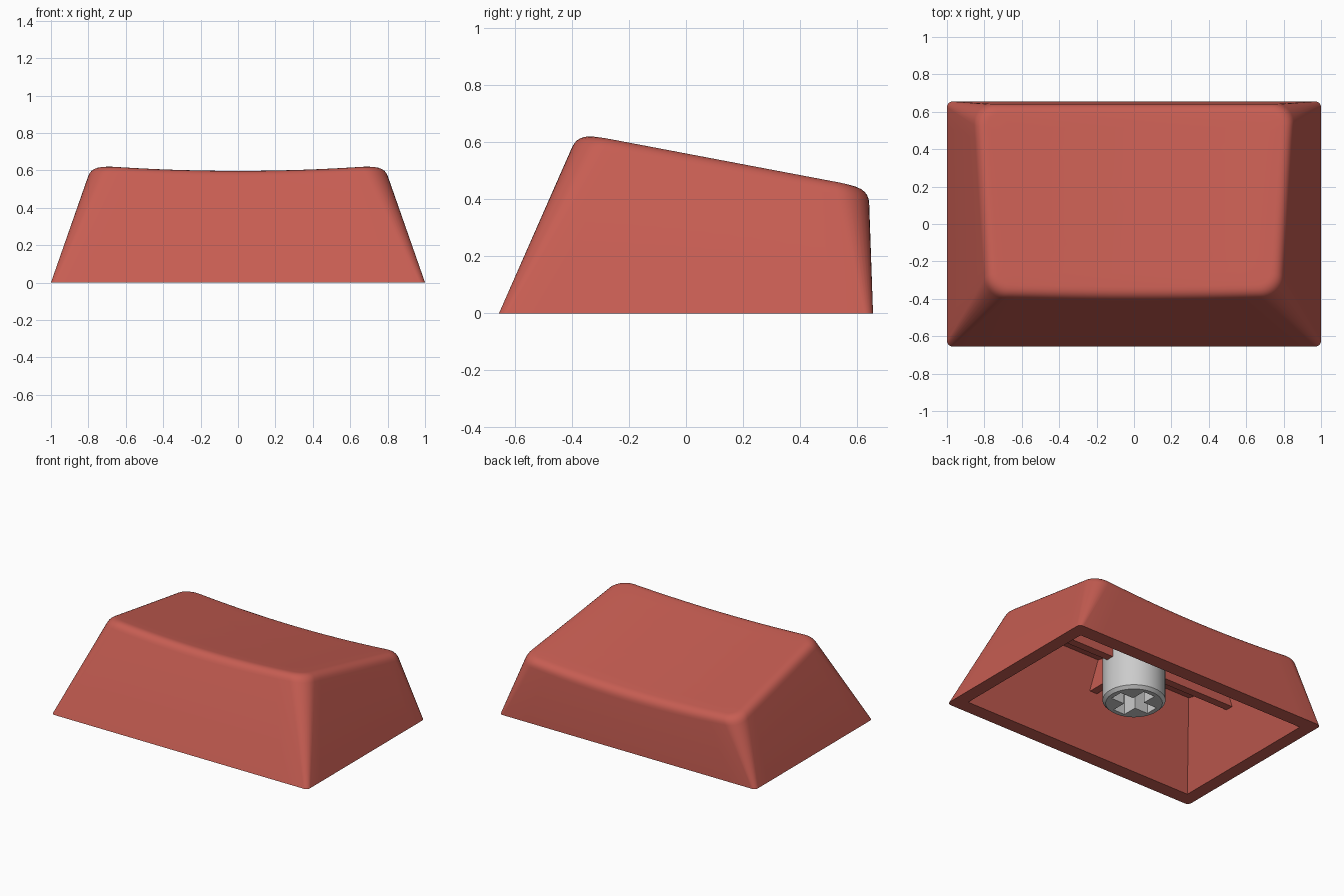
import bpy, bmesh, math
from mathutils import Vector

if "Cube" in bpy.data.objects:
    bpy.data.objects.remove(bpy.data.objects["Cube"])

red = bpy.data.materials.new("red_plastic")
red.diffuse_color = (0.57, 0.11, 0.085, 1)
red.use_nodes = True
red.node_tree.nodes["Principled BSDF"].inputs["Base Color"].default_value = red.diffuse_color


def finish(name, bm, mat=None):
    bmesh.ops.remove_doubles(bm, verts=bm.verts, dist=1e-5)
    bmesh.ops.recalc_face_normals(bm, faces=bm.faces)
    me = bpy.data.meshes.new(name)
    bm.to_mesh(me)
    bm.free()
    ob = bpy.data.objects.new(name, me)
    bpy.context.collection.objects.link(ob)
    if mat:
        me.materials.append(mat)
    bpy.ops.object.select_all(action='DESELECT')
    bpy.context.view_layer.objects.active = ob
    ob.select_set(True)
    return ob


def rounded_rect(x, y0, y1, r, arc=8, side=12):
    """Counter-clockwise outline with a fixed point count."""
    centres = [(x - r, y1 - r), (-x + r, y1 - r), (-x + r, y0 + r), (x - r, y0 + r)]
    corners = [[Vector((cx + r * math.cos(a), cy + r * math.sin(a)))
                for a in [math.pi / 2 * (q + i / arc) for i in range(arc + 1)]]
               for q, (cx, cy) in enumerate(centres)]
    pts = []
    for q in range(4):
        a, b = corners[q][-1], corners[(q + 1) % 4][0]
        pts += corners[q] + [a.lerp(b, i / side) for i in range(1, side)]
    return pts


def wall_outline(hx, hy, r, surface, inset=0):
    """Where the tapering walls meet a top surface."""
    result = []
    for i in range(len(rounded_rect(1, -1, 1, .1))):
        z = .5
        for _ in range(8):
            p = rounded_rect(hx - .35 * z, -hy + .44 * z, hy - .035 * z, r)[i]
            z = surface(*p)
        p = rounded_rect(hx - .35 * z - inset, -hy + .44 * z + inset,
                         hy - .035 * z - inset, r - inset)[i]
        result.append(Vector((p.x, p.y, surface(*p))))
    return result


def dish(x, y):
    return .561 - .195 * y - .031 * (1 - (x / .76) ** 2)


def ceiling(x, y):
    return .47 - .195 * y


def flat(pts):
    return [Vector((p.x, p.y, 0)) for p in pts]


# Cap shell: inner hollow, bottom rim, walls, rounded edge and dished top
base = flat(rounded_rect(1, -.655, .655, .03))
edge = wall_outline(1, .655, .12, dish)
inner = wall_outline(1, .655, .12, dish, .055)
start = [e.lerp(b, .055 / (e - b).length) for e, b in zip(edge, base)]
rings = [wall_outline(.908, .555, 0, ceiling),
         flat(rounded_rect(.908, -.555, .555, 0)), base]
for k in range(7):
    t = k / 6
    rings.append([a * (1 - t) ** 2 + b * 2 * t * (1 - t) + c * t * t
                  for a, b, c in zip(start, edge, inner)])
mid = Vector((0, .13))
for s in (.85, .7, .55, .4, .25, .1):
    rings.append([Vector((*q, dish(*q))) for q in
                  [mid.lerp(p.xy, s) for p in inner]])
bm = bmesh.new()
loops = [[bm.verts.new(p) for p in ring] for ring in rings]
n = len(base)
for a, b in zip(loops, loops[1:]):
    for i in range(n):
        j = (i + 1) % n
        bm.faces.new((a[i], a[j], b[j], b[i]))
bm.faces.new(loops[0])
bm.faces.new(loops[-1])
finish("cap_shell", bm, red)
bpy.ops.object.shade_smooth_by_angle(angle=math.radians(30))


# Support ribs under the top, with tops sloped into the ceiling
def rib(name, x0, x1, y0, y1):
    bm = bmesh.new()
    bmesh.ops.create_cube(bm, size=1)
    for v in bm.verts:
        x, y = (x1 if v.co.x > 0 else x0), (y1 if v.co.y > 0 else y0)
        v.co = (x, y, ceiling(x, y) + .012 if v.co.z > 0 else .34)
    finish(name, bm, red)


rib("cross_rib", -.79, .79, -.028, .028)
rib("front_back_rib", -.028, .028, -.40, .56)

# Stem: chamfered cylinder with a sloped top
bm = bmesh.new()
seg = 48
loops = []
for r, z in ((.18, .085), (.2, .105), (.2, None)):
    ring = []
    for i in range(seg):
        a = 2 * math.pi * i / seg
        x, y = r * math.cos(a), r * math.sin(a)
        ring.append(bm.verts.new((x, y, ceiling(x, y) + .01 if z is None else z)))
    loops.append(ring)
for a, b in zip(loops, loops[1:]):
    for i in range(seg):
        j = (i + 1) % seg
        bm.faces.new((a[i], a[j], b[j], b[i]))
bm.faces.new(loops[0])
bm.faces.new(loops[-1])
stem = finish("stem", bm)

# Cross-shaped socket cut into the stem
l, w = .148, .045
quarter = [(l, -w), (l, w), (w, w)]
bm = bmesh.new()
pts = []
for q in range(4):
    for x, y in quarter:
        for _ in range(q):
            x, y = -y, x
        pts.append(bm.verts.new((x, y, 0)))
face = bm.faces.new(pts)
ext = bmesh.ops.extrude_face_region(bm, geom=[face])
for v in ext["geom"]:
    if isinstance(v, bmesh.types.BMVert):
        v.co.z = .325
cutter = finish("socket_cutter", bm)
cutter.hide_render = True

bpy.ops.object.select_all(action='DESELECT')
bpy.context.view_layer.objects.active = stem
stem.select_set(True)
mod = stem.modifiers.new("socket", 'BOOLEAN')
mod.operation = 'DIFFERENCE'
mod.solver = 'EXACT'
mod.object = cutter
bpy.ops.object.modifier_apply(modifier=mod.name)
bpy.data.objects.remove(cutter)
bpy.ops.object.shade_smooth_by_angle(angle=math.radians(30))
